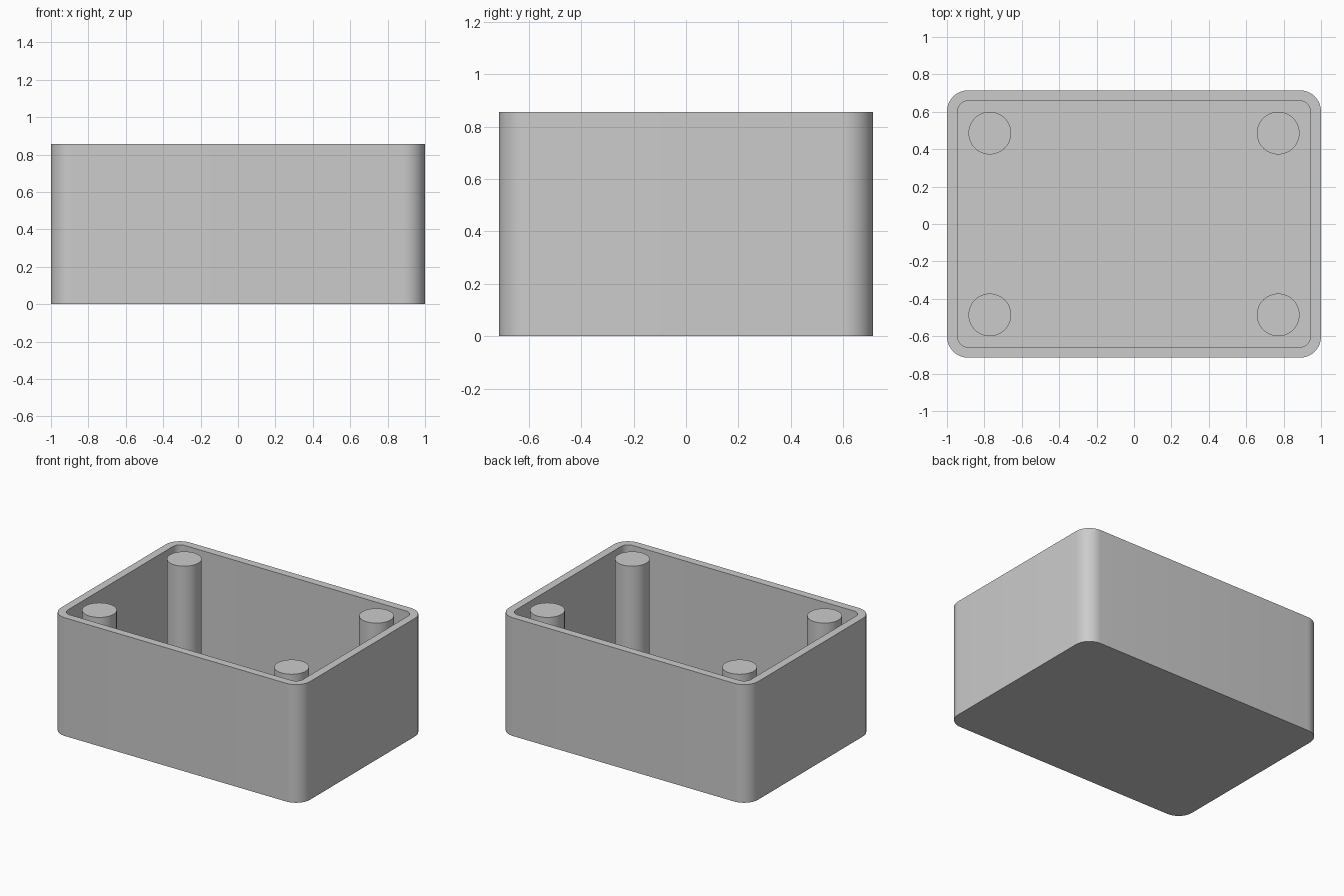
import bpy, bmesh
from math import cos, sin, pi, radians

LENGTH, WIDTH, HEIGHT = 2.0, 1.43, 0.857
WALL = 0.057
CORNER = 0.114
POST_RADIUS = 0.114
POST_X, POST_Y = 0.771, 0.486
STEPS = 12

cube = bpy.data.objects.get("Cube")
if cube:
    bpy.data.objects.remove(cube, do_unlink=True)

# Plain grey plastic
grey = bpy.data.materials.new("grey plastic")
grey.use_nodes = True
colour = (0.6, 0.6, 0.6, 1)
grey.diffuse_color = colour
shader = next(n for n in grey.node_tree.nodes if n.type == "BSDF_PRINCIPLED")
shader.inputs["Base Color"].default_value = colour


def finish(obj):
    obj.data.materials.clear()
    obj.data.materials.append(grey)
    bpy.ops.object.select_all(action="DESELECT")
    obj.select_set(True)
    bpy.context.view_layer.objects.active = obj
    bpy.ops.object.shade_smooth_by_angle(angle=radians(30))


def rounded_ring(bm, inset, z):
    """Rounded rectangle of vertices, inset from the outer wall."""
    radius = CORNER - inset
    cx, cy = LENGTH / 2 - CORNER, WIDTH / 2 - CORNER
    ring = []
    for quarter, (sx, sy) in enumerate([(1, 1), (-1, 1), (-1, -1), (1, -1)]):
        for i in range(STEPS + 1):
            a = (quarter + i / STEPS) * pi / 2
            ring.append(bm.verts.new((sx * cx + radius * cos(a),
                                      sy * cy + radius * sin(a), z)))
    return ring


# Open box: outer wall, rim, inner wall, then underside and floor
bm = bmesh.new()
rings = [rounded_ring(bm, inset, z) for inset, z in
         [(0, 0), (0, HEIGHT), (WALL, HEIGHT), (WALL, WALL)]]
for low, high in zip(rings, rings[1:]):
    for i in range(len(low)):
        j = (i + 1) % len(low)
        bm.faces.new((low[i], low[j], high[j], high[i]))
bm.faces.new(rings[0][::-1])
bm.faces.new(rings[-1])
bmesh.ops.recalc_face_normals(bm, faces=bm.faces)
mesh = bpy.data.meshes.new("box_shell")
bm.to_mesh(mesh)
bm.free()
shell = bpy.data.objects.new("box_shell", mesh)
bpy.context.collection.objects.link(shell)
finish(shell)

# Corner posts, from the floor up to the rim
for side, sx in (("left", 1), ("right", -1)):
    for end, sy in (("front", -1), ("back", 1)):
        bpy.ops.mesh.primitive_cylinder_add(
            vertices=48, radius=POST_RADIUS, depth=HEIGHT - WALL,
            location=(sx * POST_X, sy * POST_Y, (HEIGHT + WALL) / 2))
        post = bpy.context.object
        post.name = f"{end}_{side}_post"
        finish(post)
